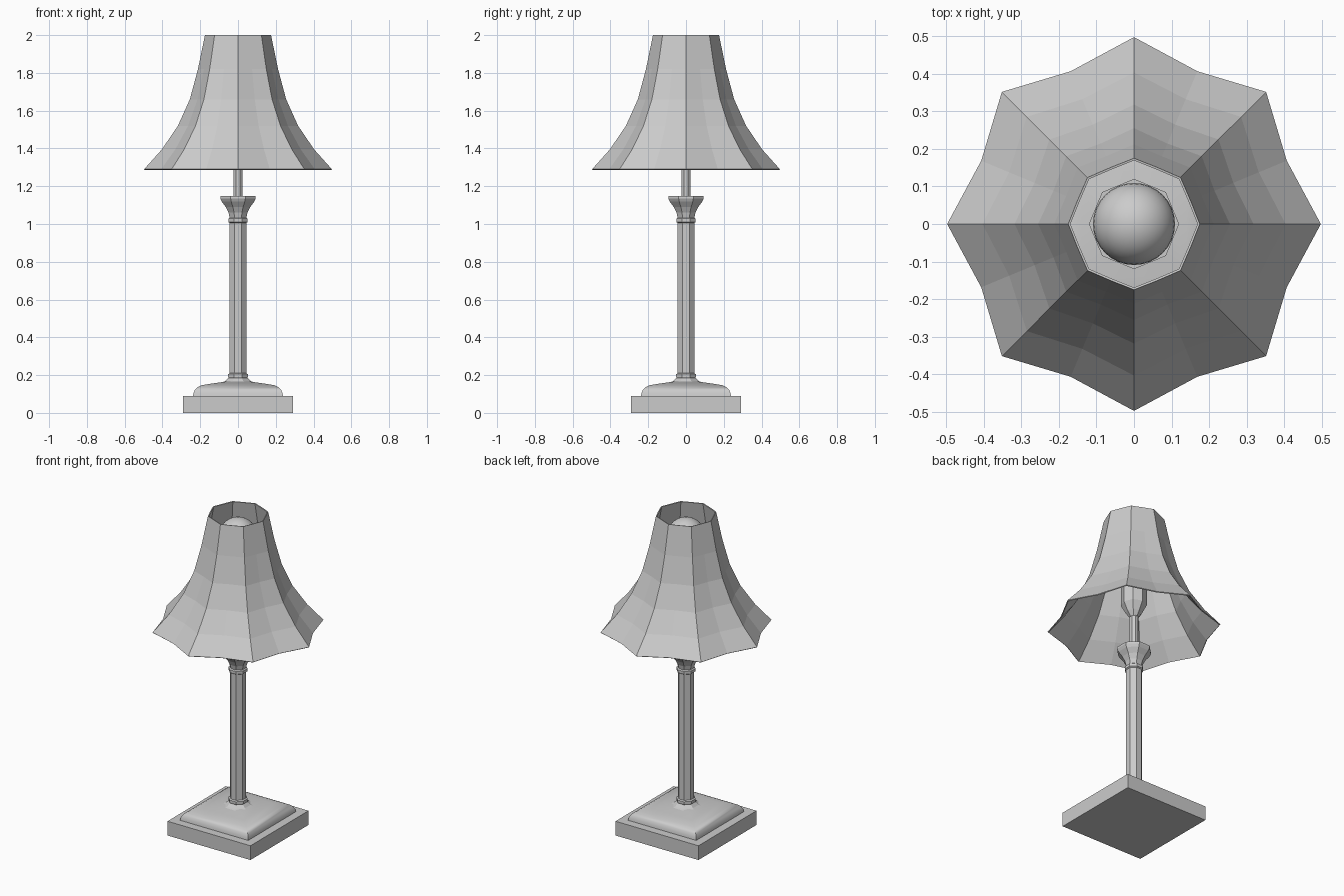
import bpy, bmesh, math
from math import pi, cos, sin

if "Cube" in bpy.data.objects:
    bpy.data.objects.remove(bpy.data.objects["Cube"])


def lathe(name, profile, sides, turn=0.0, inner=None, caps=True, smooth=None):
    """Sweep (radius, z) points round z; inner(z) pulls every other vertex inward."""
    bm = bmesh.new()
    rings = []
    for r, z in profile:
        ring = []
        for i in range(sides):
            a = turn + 2 * pi * i / sides
            k = inner(z) if inner and i % 2 else 1.0
            ring.append(bm.verts.new((r * k * cos(a), r * k * sin(a), z)))
        rings.append(ring)
    for lo, hi in zip(rings, rings[1:]):
        for i in range(sides):
            j = (i + 1) % sides
            bm.faces.new((lo[i], lo[j], hi[j], hi[i]))
    if caps:
        bm.faces.new(rings[0][::-1])
        bm.faces.new(rings[-1])
    me = bpy.data.meshes.new(name)
    bm.to_mesh(me)
    bm.free()
    ob = bpy.data.objects.new(name, me)
    bpy.context.collection.objects.link(ob)
    if smooth:
        bpy.ops.object.select_all(action='DESELECT')
        ob.select_set(True)
        bpy.context.view_layer.objects.active = ob
        bpy.ops.object.shade_smooth_by_angle(angle=math.radians(smooth))
    return ob


def flat(profile, sides):
    """Turn half-widths across flats into corner radii."""
    return [(r / cos(pi / sides), z) for r, z in profile]


# square base plate and its rounded upper tier
lathe("base_plate", flat([(.29, 0), (.29, .09)], 4), 4, pi / 4)
lathe("base_tier", flat([(.238, .09), (.236, .105), (.228, .122), (.215, .136),
                         (.195, .146), (.14, .155), (.085, .163), (.04, .168)], 4),
      4, pi / 4, smooth=40)

# octagonal foot, column and flared capital with ring mouldings
lathe("column", flat([(.095, .158), (.068, .168), (.05, .185), (.052, .19), (.052, .205),
                      (.044, .21), (.044, 1.005), (.051, 1.01), (.051, 1.028),
                      (.044, 1.033), (.05, 1.06), (.065, 1.09), (.086, 1.118),
                      (.094, 1.135), (.093, 1.148)], 8), 8, pi / 8)

# stem and lamp socket
lathe("stem", flat([(.024, 1.13), (.024, 1.4)], 8), 8, pi / 8)
lathe("socket", [(.026, 1.36), (.048, 1.39), (.075, 1.44), (.076, 1.60),
                 (.09, 1.68), (.12, 1.75), (.12, 1.78)], 8)

# bulb
bpy.ops.mesh.primitive_uv_sphere_add(segments=32, ring_count=16, radius=.109,
                                     location=(0, 0, 1.862))
bulb = bpy.context.object
bulb.name = "bulb"
bpy.ops.object.shade_smooth()

# bell-shaped shade with eight points and scalloped panels
shade = lathe("shade", [(.497, 1.29), (.403, 1.395), (.318, 1.52), (.255, 1.66),
                        (.212, 1.82), (.175, 2.0)], 16,
              inner=lambda z: .885 + .045 * (z - 1.29) / .71, caps=False)
wall = shade.modifiers.new("thickness", 'SOLIDIFY')
wall.thickness = .006
wall.offset = -1
